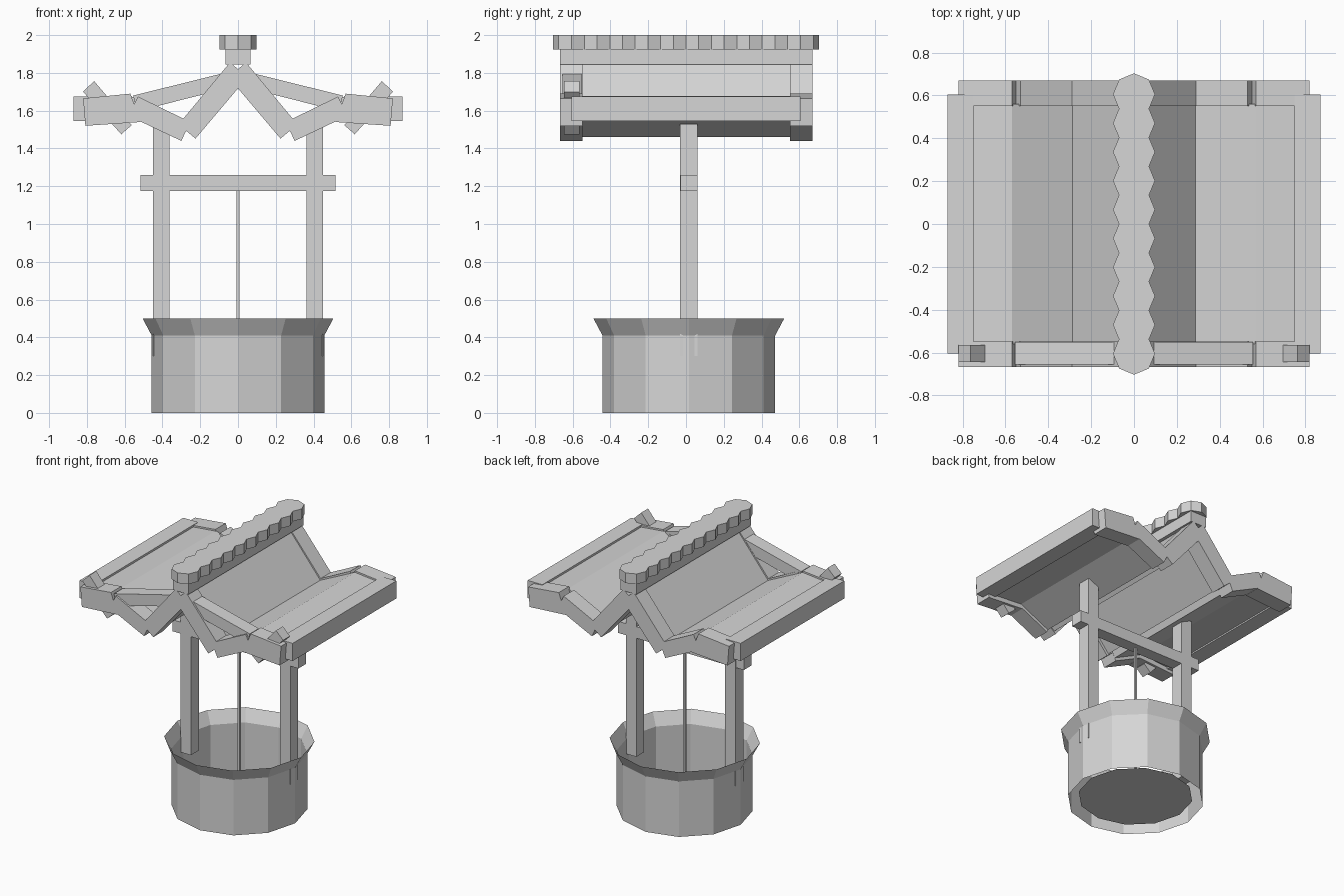
import bpy, bmesh, math

if "Cube" in bpy.data.objects:
    bpy.data.objects.remove(bpy.data.objects["Cube"])

grey = bpy.data.materials.new("light_grey")
grey.diffuse_color = (0.67, 0.67, 0.67, 1)
grey.use_nodes = True
grey.node_tree.nodes["Principled BSDF"].inputs["Base Color"].default_value = grey.diffuse_color


def finish(name, bm):
    bmesh.ops.recalc_face_normals(bm, faces=bm.faces)
    mesh = bpy.data.meshes.new(name)
    bm.to_mesh(mesh)
    bm.free()
    mesh.materials.append(grey)
    obj = bpy.data.objects.new(name, mesh)
    bpy.context.collection.objects.link(obj)
    return obj


def extrude(name, points, offset):
    """Solid from a flat outline of 3D points and an extrusion vector."""
    bm = bmesh.new()
    face = bm.faces.new([bm.verts.new(p) for p in points])
    res = bmesh.ops.extrude_face_region(bm, geom=[face])
    moved = [v for v in res["geom"] if isinstance(v, bmesh.types.BMVert)]
    bmesh.ops.translate(bm, verts=moved, vec=offset)
    return finish(name, bm)


def along_y(name, outline, y0, y1):
    return extrude(name, [(x, y0, z) for x, z in outline], (0, y1 - y0, 0))


def box(name, x0, x1, y0, y1, z0, z1):
    return along_y(name, [(x0, z0), (x1, z0), (x1, z1), (x0, z1)], y0, y1)


def ring(bm, r, z, n=12):
    return [bm.verts.new((r * math.cos(k * math.tau / n),
                          CY + r * math.sin(k * math.tau / n), z)) for k in range(n)]


CY = 0.015  # centre line of the well in y

# Well wall with flared rim, open at top and bottom
bm = bmesh.new()
rings = [ring(bm, r, z) for r, z in ((0.457, 0), (0.457, 0.41), (0.505, 0.5))]
for low, high in zip(rings, rings[1:]):
    for k in range(12):
        j = (k + 1) % 12
        bm.faces.new((low[k], low[j], high[j], high[k]))
finish("well_wall", bm)

# Floor inside the well
bm = bmesh.new()
bm.faces.new(ring(bm, 0.385, 0.033))
finish("well_floor", bm)

# Crossbar and rope
box("crossbar", -0.515, 0.515, CY - 0.045, CY + 0.045, 1.175, 1.26)
box("rope", -0.008, 0.008, CY - 0.008, CY + 0.008, 0.033, 1.18)

# Outlines of one roof half, seen from the front:
# lower start, upper start, upper end, lower end
rafters = {
    "ridge_rafter": [(-0.05, 1.777), (0.042, 1.856), (0.315, 1.527), (0.225, 1.452)],
    "valley_rafter": [(0.30, 1.44), (0.253, 1.54), (0.53, 1.675), (0.58, 1.573)],
    "eave_rafter": [(0.57, 1.69), (0.82, 1.665), (0.808, 1.52), (0.515, 1.54)],
}
panels = {
    "ridge_panel": [(-0.035, 1.79), (0.036, 1.85), (0.298, 1.53), (0.237, 1.47)],
    "valley_panel": [(0.292, 1.46), (0.258, 1.53), (0.57, 1.678), (0.575, 1.595)],
    "eave_panel": [(0.52, 1.572), (0.57, 1.678), (0.76, 1.659), (0.76, 1.555)],
}
brace = [(0.07, 1.80), (0.555, 1.68), (0.535, 1.597), (0.11, 1.705)]
peg = [(0.762, 1.757), (0.82, 1.70), (0.618, 1.475), (0.563, 1.523)]

for side, s in (("left", -1), ("right", 1)):
    def flip(pts):
        return [(s * x, z) for x, z in pts]
    # Post
    box(side + "_post", s * 0.363, s * 0.449, CY - 0.046, CY + 0.046, 0.3, 1.53)
    # Rafters at both gable ends
    for name, outline in rafters.items():
        along_y(f"{side}_front_{name}", flip(outline), -0.668, -0.548)
        along_y(f"{side}_back_{name}", flip(outline), 0.55, 0.67)
    # Front brace and slanted peg
    along_y(side + "_brace", flip(brace), -0.655, -0.55)
    along_y(side + "_peg", flip(peg), -0.645, -0.565)
    # Roof panels, slightly thinner than the rafters
    for name, outline in panels.items():
        along_y(f"{side}_{name}", flip(outline), -0.56, 0.56)
    # Eave board
    box(side + "_eave_board", s * 0.75, s * 0.87, -0.605, 0.605, 1.545, 1.675)

# Ridge beam
box("ridge_beam", -0.065, 0.065, -0.668, 0.67, 1.845, 1.93)

# Scalloped ridge cap: outline of ten overlapping octagons
R, STEP = 0.098, 0.1345
c = R * math.sqrt(0.5)
waist = R - (STEP / 2) * (R - c) / c
half = [(c, -4.5 * STEP - c)]
for k in range(10):
    y = (k - 4.5) * STEP
    half.append((R, y))
    half.append((waist, y + STEP / 2) if k < 9 else (c, y + c))
end = 4.5 * STEP + R
outline = [(0, -end)] + half + [(0, end)] + [(-x, y) for x, y in reversed(half)]
extrude("ridge_cap", [(x, y, 1.925) for x, y in outline], (0, 0, 0.075))
